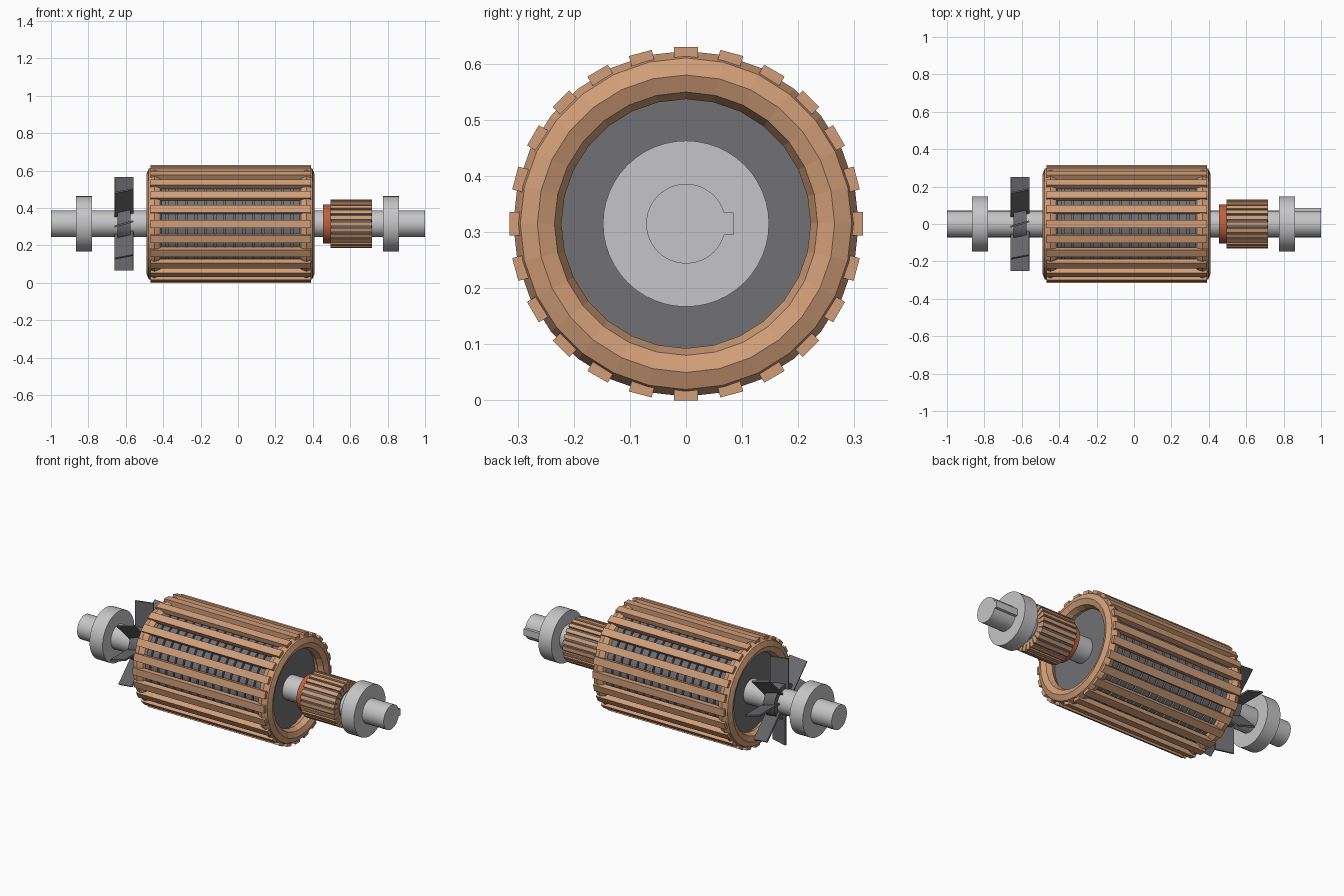
import bpy
import math
from mathutils import Matrix, Vector

if "Cube" in bpy.data.objects:
    bpy.data.objects.remove(bpy.data.objects["Cube"], do_unlink=True)

AXIS_Z = 0.315


def material(name, rgb):
    m = bpy.data.materials.new(name)
    m.use_nodes = True
    m.diffuse_color = (*rgb, 1)
    m.node_tree.nodes["Principled BSDF"].inputs["Base Color"].default_value = (*rgb, 1)
    return m


STEEL = material("light steel", (0.56, 0.56, 0.57))
IRON = material("dark iron", (0.165, 0.165, 0.175))
COPPER = material("copper", (0.63, 0.34, 0.185))
RED = material("red insulation", (0.5, 0.12, 0.05))
FAN = material("fan grey", (0.14, 0.14, 0.15))


def disc(name, x0, x1, radius, mat, sides=48):
    """Cylinder lying along the rotor axis."""
    bpy.ops.mesh.primitive_cylinder_add(
        vertices=sides, radius=radius, depth=x1 - x0,
        location=((x0 + x1) / 2, 0, AXIS_Z), rotation=(0, math.pi / 2, 0))
    ob = bpy.context.object
    ob.name = name
    ob.data.materials.append(mat)
    bpy.ops.object.shade_smooth_by_angle(angle=math.radians(30))
    return ob


def radial_box(name, x0, x1, r0, r1, width, angle, mat, pitch=0):
    """Box pointing outward at an angle round the axis, twisted by pitch."""
    bpy.ops.mesh.primitive_cube_add(size=1)
    ob = bpy.context.object
    ob.name = name
    ob.data.transform(Matrix.Diagonal((x1 - x0, width, r1 - r0, 1)))
    ob.data.transform(Matrix.Rotation(pitch, 4, "Z"))
    ob.data.transform(Matrix.Translation(Vector(((x0 + x1) / 2, 0, (r0 + r1) / 2))))
    ob.rotation_euler = (angle, 0, 0)
    ob.location = (0, 0, AXIS_Z)
    ob.data.materials.append(mat)
    return ob


def ring_of(count, name, *args, **kw):
    for i in range(count):
        radial_box(f"{name}_{i + 1}", *args, angle=math.tau * i / count, **kw)


# Shaft, drive key and bearings
disc("shaft", -1, 1, 0.071, STEEL)
radial_box("shaft_key", 0.86, 1, 0.04, 0.085, 0.04, -math.pi / 2, STEEL)
disc("rear_bearing", -0.865, -0.78, 0.148, STEEL)
disc("front_bearing", 0.775, 0.86, 0.148, STEEL)

# Laminated iron core
disc("core_body", -0.42, 0.34, 0.262, IRON)
LAYERS = 15
PITCH = 0.77 / LAYERS
for i in range(LAYERS):
    start = -0.425 + i * PITCH
    disc(f"lamination_{i + 1}", start, start + PITCH * 0.8, 0.278, IRON)

# Copper winding bars and the faceted end rings
ring_of(24, "winding_bar", -0.467, 0.39, 0.285, 0.315, 0.042, mat=COPPER)
for name, x in (("rear_end_ring", -0.447), ("front_end_ring", 0.367)):
    bpy.ops.mesh.primitive_torus_add(
        major_segments=28, minor_segments=8, major_radius=0.265, minor_radius=0.043,
        location=(x, 0, AXIS_Z), rotation=(0, math.pi / 2, 0))
    bpy.context.object.name = name
    bpy.context.object.data.materials.append(COPPER)

# Commutator with its insulating collar
disc("insulating_collar", 0.455, 0.5, 0.105, RED)
disc("commutator_core", 0.497, 0.713, 0.122, FAN)
ring_of(24, "commutator_segment", 0.495, 0.716, 0.085, 0.13, 0.022, mat=COPPER)

# Cooling fan
disc("fan_hub", -0.645, -0.575, 0.1, FAN)
ring_of(8, "fan_blade", -0.662, -0.558, 0.07, 0.25, 0.01, mat=FAN, pitch=math.radians(16))
